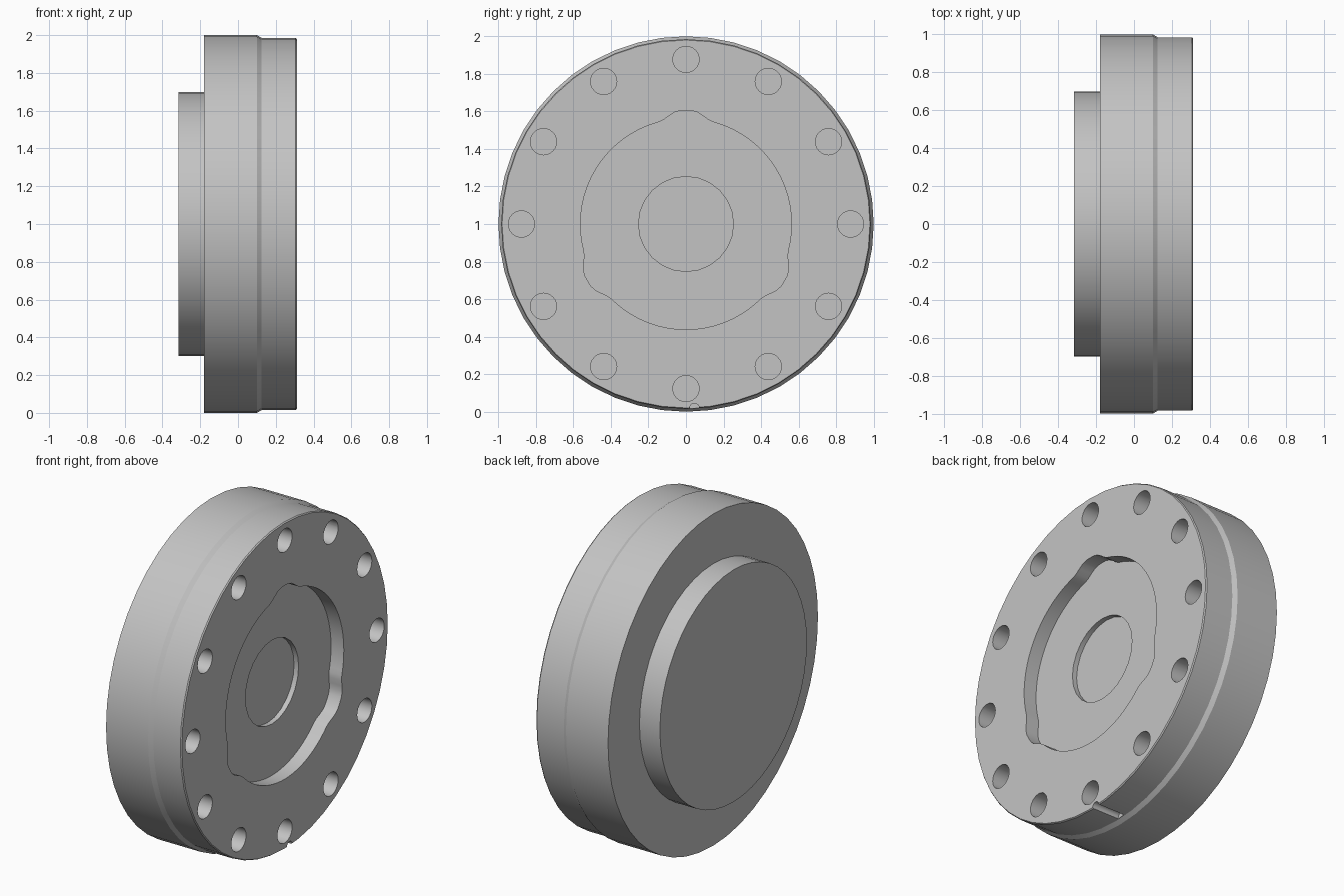
import bpy, bmesh, math
from math import sin, cos, pi, radians

old = bpy.data.objects.get("Cube")
if old:
    bpy.data.objects.remove(old, do_unlink=True)

grey = bpy.data.materials.new("plain grey")
grey.use_nodes = True
grey.diffuse_color = (0.55, 0.55, 0.55, 1)
grey.node_tree.nodes["Principled BSDF"].inputs["Base Color"].default_value = grey.diffuse_color


def loft(name, outline, stations, centre=(0, 0)):
    """Capped solid along x: outline(angle) scaled by the radius at each (x, radius)."""
    bm = bmesh.new()
    rings = [[bm.verts.new((x, centre[0] + r * p[0], 1 + centre[1] + r * p[1])) for p in outline]
             for x, r in stations]
    n = len(outline)
    for a, b in zip(rings, rings[1:]):
        for i in range(n):
            j = (i + 1) % n
            bm.faces.new((a[i], a[j], b[j], b[i]))
    bm.faces.new(rings[0])
    bm.faces.new(rings[-1])
    bmesh.ops.recalc_face_normals(bm, faces=bm.faces)
    mesh = bpy.data.meshes.new(name)
    bm.to_mesh(mesh)
    bm.free()
    mesh.materials.append(grey)
    ob = bpy.data.objects.new(name, mesh)
    bpy.context.collection.objects.link(ob)
    return ob


def circle(n):
    return [(sin(2 * pi * i / n), cos(2 * pi * i / n)) for i in range(n)]


def lobed(n, radius, bump, half_width):
    """Circle with three rounded lobes, the first at the top."""
    pts = []
    for i in range(n):
        a = 2 * pi * i / n
        off = abs((a + pi / 3) % (2 * pi / 3) - pi / 3) / radians(half_width)
        t = min(1, max(0, 1.25 * (1 - off)))
        r = radius + bump * t * t * (3 - 2 * t)
        pts.append((r * sin(a), r * cos(a)))
    return pts


# Stepped disc with a raised round boss on the back
FACE = 0.312
body = loft("flange_disc", circle(48), [
    (-0.316, 0.70), (-0.18, 0.70), (-0.18, 1.0), (0.10, 1.0),
    (0.125, 0.985), (0.305, 0.985), (FACE, 0.98)])

# Cutters: lobed pocket, centre recess, rim groove, ring of bolt holes
cutters = [
    loft("pocket_cutter", lobed(120, 0.562, 0.043, 15), [(FACE - 0.085, 1), (0.4, 1)]),
    loft("recess_cutter", circle(24), [(FACE - 0.115, 0.253), (0.4, 0.253)]),
    loft("groove_cutter", circle(16), [(0.13, 0.025), (0.4, 0.025)], (0.045, -0.98)),
]
for k in range(12):
    a = k * pi / 6
    cutters.append(loft("bolt_hole_cutter", circle(24), [(FACE - 0.2, 0.07), (0.4, 0.07)],
                        (0.877 * cos(a), 0.877 * sin(a))))

bpy.context.view_layer.objects.active = body
for cutter in cutters:
    cutter.hide_render = True
    mod = body.modifiers.new("cut", 'BOOLEAN')
    mod.operation = 'DIFFERENCE'
    mod.solver = 'EXACT'
    mod.object = cutter
    bpy.ops.object.modifier_apply(modifier=mod.name)
    bpy.data.objects.remove(cutter, do_unlink=True)

# Smooth walls, crisp edges
bpy.ops.object.select_all(action='DESELECT')
body.select_set(True)
bpy.ops.object.shade_smooth_by_angle(angle=radians(30))
